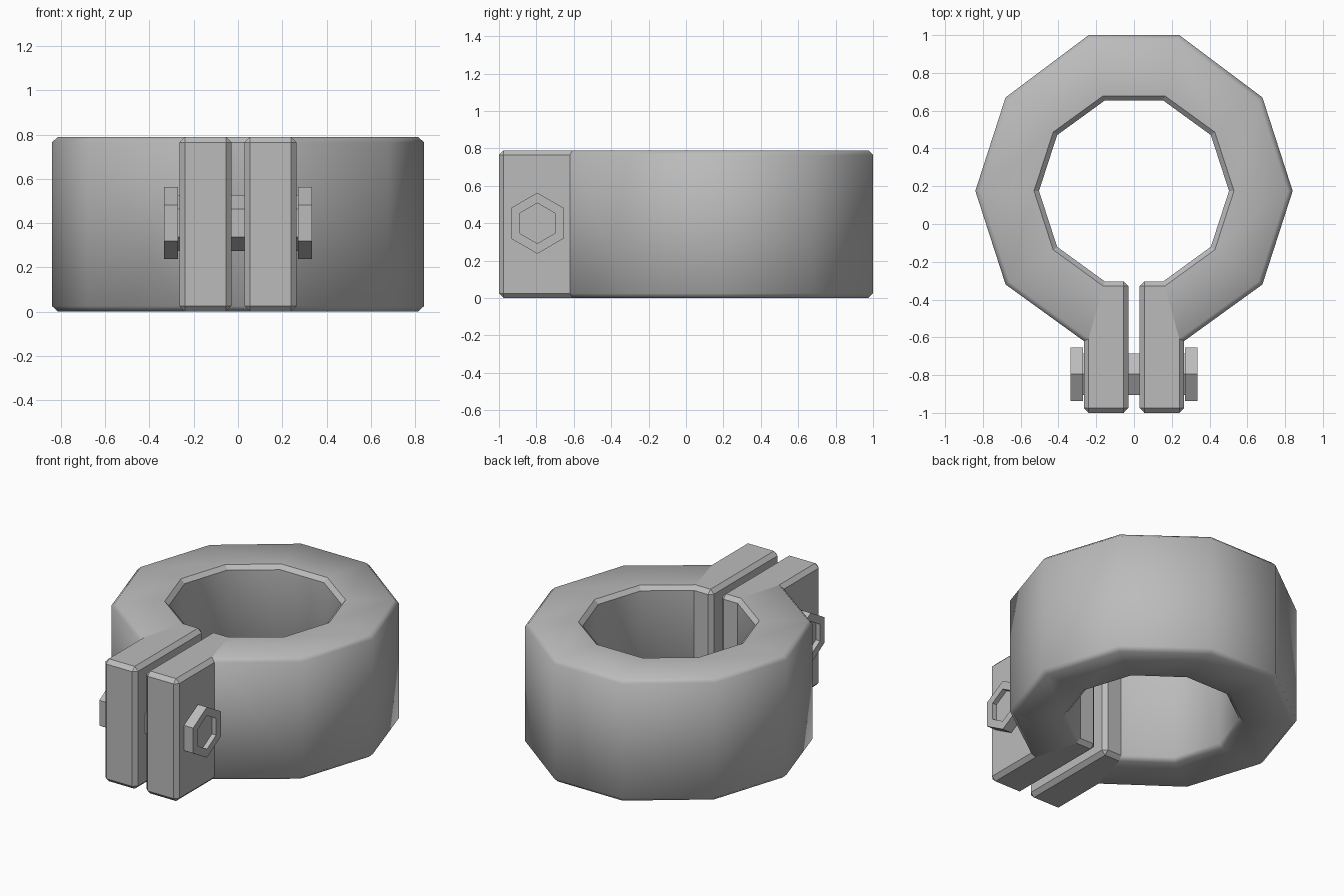
import bpy, bmesh, math
from mathutils import Matrix

cube = bpy.data.objects.get("Cube")
if cube:
    bpy.data.objects.remove(cube, do_unlink=True)

HEIGHT = 0.79
CENTRE_Y = 0.175

steel = bpy.data.materials.new("grey steel")
steel.use_nodes = True
grey = (0.5, 0.5, 0.5, 1)
steel.diffuse_color = grey
steel.node_tree.nodes["Principled BSDF"].inputs["Base Color"].default_value = grey


def finish(bm, name):
    bmesh.ops.recalc_face_normals(bm, faces=bm.faces[:])
    mesh = bpy.data.meshes.new(name)
    bm.to_mesh(mesh)
    bm.free()
    mesh.materials.append(steel)
    obj = bpy.data.objects.new(name, mesh)
    bpy.context.collection.objects.link(obj)
    return obj


# Clamp body: ten-sided split ring with two clamping lugs
outer = [(0.24, 1), (0.68, 0.67), (0.84, CENTRE_Y), (0.68, -0.32), (0.265, -0.62)]
inner = []
for i in range(5):
    a = math.radians(72 - 36 * i)
    inner.append((0.503 * math.cos(a), CENTRE_Y + 0.503 * math.sin(a)))
lug = [outer[-1], (0.265, -1), (0.03, -1), (0.03, inner[-1][1]), inner[-1]]

bm = bmesh.new()


def plan_face(points):
    bm.faces.new([bm.verts.new((x, y, 0)) for x, y in points])


for side in (1, -1):
    def flip(points):
        return [(side * x, y) for x, y in points][::side]
    for i in range(4):
        plan_face(flip([outer[i], outer[i + 1], inner[i + 1], inner[i]]))
    plan_face(flip(lug))
plan_face([(-outer[0][0], 1), outer[0], inner[0], (-inner[0][0], inner[0][1])])
bmesh.ops.remove_doubles(bm, verts=bm.verts[:], dist=0.001)
bmesh.ops.recalc_face_normals(bm, faces=bm.faces[:])
ext = bmesh.ops.extrude_face_region(bm, geom=bm.faces[:], use_keep_orig=True)
top = [g for g in ext["geom"] if isinstance(g, bmesh.types.BMVert)]
bmesh.ops.translate(bm, verts=top, vec=(0, 0, HEIGHT))
bmesh.ops.recalc_face_normals(bm, faces=bm.faces[:])

# Chamfer the rims and the upright lug corners
rims = [e for e in bm.edges if e.is_manifold and e.calc_face_angle() > math.radians(60)]
bmesh.ops.bevel(bm, geom=rims, offset=0.025, offset_type='OFFSET',
                segments=1, profile=0.5, affect='EDGES')
body = finish(bm, "clamp_body")
bpy.ops.object.select_all(action='DESELECT')
body.select_set(True)
bpy.context.view_layer.objects.active = body
bpy.ops.object.shade_smooth_by_angle(angle=math.radians(50))

# Keep the upper bore rim and the lug chamfers crisp
verts = body.data.vertices
for e in body.data.edges:
    a, b = (verts[i].co for i in e.vertices)
    bore = all(math.hypot(p.x, p.y - CENTRE_Y) < 0.56 and p.z > 0.7 for p in (a, b))
    ends = all(p.y < -0.28 and abs(p.x) < 0.28 for p in (a, b))
    if bore or ends:
        e.use_edge_sharp = True

# Clamping bolt: hexagonal shank with a socketed hex head on each side
BOLT_Y, BOLT_Z = -0.795, 0.4


def hex_prism(bm, radius, x0, x1):
    place = (Matrix.Translation(((x0 + x1) / 2, BOLT_Y, BOLT_Z))
             @ Matrix.Rotation(math.pi / 2, 4, 'Y')
             @ Matrix.Rotation(math.pi / 2, 4, 'Z'))
    bmesh.ops.create_cone(bm, cap_ends=True, segments=6, radius1=radius,
                          radius2=radius, depth=abs(x1 - x0), matrix=place)


bm = bmesh.new()
hex_prism(bm, 0.127, -0.28, 0.28)
finish(bm, "bolt_shank")

for side, label in ((1, "left"), (-1, "right")):
    bm = bmesh.new()
    hex_prism(bm, 0.163, side * 0.27, side * 0.335)
    bm.normal_update()
    cap = max(bm.faces, key=lambda f: side * f.calc_center_median().x)
    bmesh.ops.inset_region(bm, faces=[cap], thickness=0.055)
    rec = bmesh.ops.extrude_face_region(bm, geom=[cap])
    floor = [g for g in rec["geom"] if isinstance(g, bmesh.types.BMVert)]
    bmesh.ops.translate(bm, verts=floor, vec=(-side * 0.03, 0, 0))
    if cap.is_valid:
        bmesh.ops.delete(bm, geom=[cap], context='FACES_ONLY')
    finish(bm, label + "_bolt_head")
